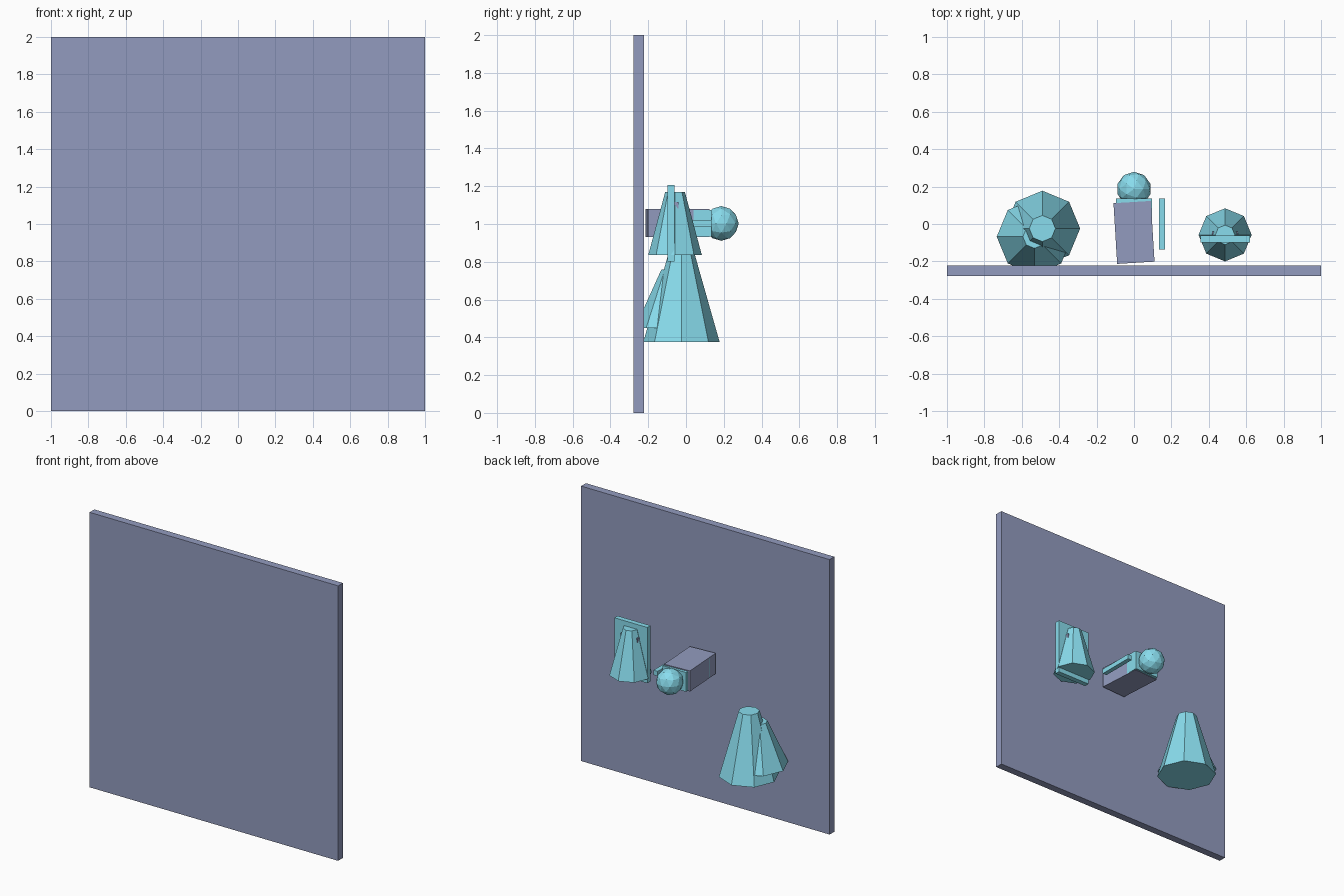
import bpy
from math import radians

if "Cube" in bpy.data.objects:
    bpy.data.objects.remove(bpy.data.objects["Cube"])


def material(name, color):
    m = bpy.data.materials.new(name)
    m.diffuse_color = color
    m.use_nodes = True
    m.node_tree.nodes["Principled BSDF"].inputs["Base Color"].default_value = m.diffuse_color
    return m


BLUE = material("slate_blue", (0.29, 0.33, 0.52, 1))
CYAN = material("light_cyan", (0.25, 0.72, 0.85, 1))


def finish(name, mat):
    ob = bpy.context.object
    ob.name = name
    ob.data.materials.append(mat)
    return ob


def box(name, center, size, mat, turn=0):
    bpy.ops.mesh.primitive_cube_add(size=1, location=center,
                                    rotation=(0, 0, radians(turn)))
    ob = finish(name, mat)
    ob.scale = size
    return ob


def cone(name, x, y, z0, z1, r0, r1):
    bpy.ops.mesh.primitive_cone_add(vertices=8, radius1=r0, radius2=r1,
                                    depth=z1 - z0, location=(x, y, (z0 + z1) / 2))
    return finish(name, CYAN)


# Large backing panel
box("panel", (0, -0.25, 1), (2, 0.055, 2), BLUE)

# Central block: straight core inside a slightly turned sleeve
box("block_sleeve", (0, -0.045, 1.005), (0.2, 0.325, 0.15), BLUE, 3.5)
box("block_core", (0, 0.0, 1.003), (0.19, 0.27, 0.14), CYAN)
box("side_bar", (0.15, 0, 1.003), (0.033, 0.27, 0.035), CYAN)

# Faceted ball on the end of the block
bpy.ops.mesh.primitive_ico_sphere_add(subdivisions=2, radius=0.092,
                                      location=(0, 0.187, 1.003))
finish("ball", CYAN)

# Tapered shade with upright plate and small cross pin
cone("small_shade", 0.487, -0.058, 0.835, 1.17, 0.142, 0.052)
box("upright_plate", (0.487, -0.08, 1.003), (0.265, 0.037, 0.405), CYAN)
box("cross_pin", (0.487, -0.05, 1.1), (0.14, 0.02, 0.035), BLUE)

# Two overlapping tapered shades
cone("large_shade", -0.49, -0.024, 0.375, 0.84, 0.202, 0.07)
cone("rear_shade", -0.532, -0.068, 0.45, 0.76, 0.202, 0.062)
